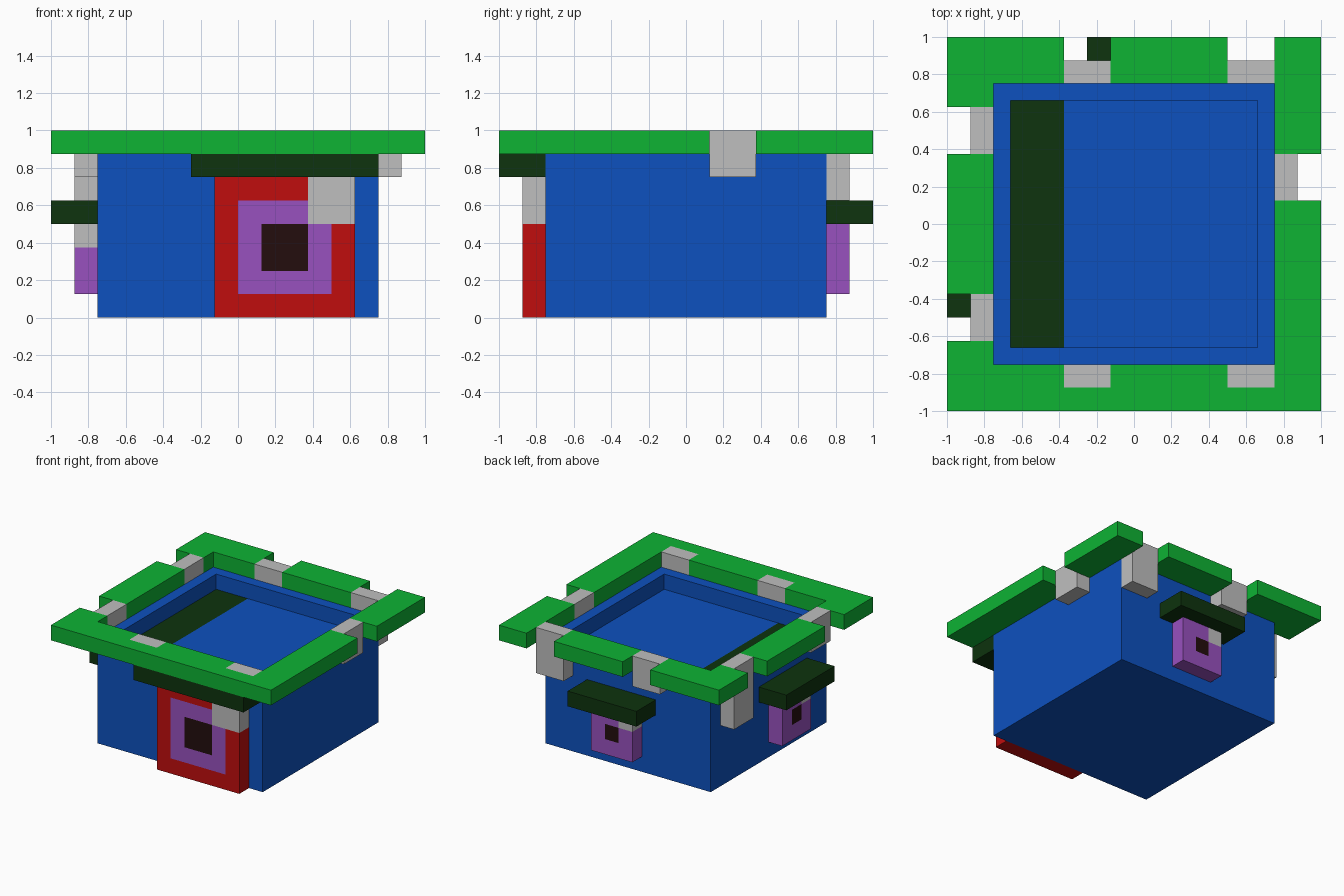
import bpy, bmesh, math
from mathutils import Matrix, Vector

cube = bpy.data.objects.get("Cube")
if cube:
    bpy.data.objects.remove(cube, do_unlink=True)


def linear(c):
    c /= 255
    return c / 12.92 if c <= 0.04045 else ((c + 0.055) / 1.055) ** 2.4


def material(name, rgb):
    col = tuple(linear(c) for c in rgb) + (1.0,)
    m = bpy.data.materials.new(name)
    m.use_nodes = True
    m.diffuse_color = col
    bsdf = m.node_tree.nodes["Principled BSDF"]
    bsdf.inputs["Base Color"].default_value = col
    bsdf.inputs["Roughness"].default_value = 0.8
    return m


BLUE = material("wall_blue", (13, 81, 191))
GREEN = material("trim_green", (14, 179, 52))
DARK = material("awning_dark_green", (14, 51, 14))
GRAY = material("stone_gray", (191, 191, 191))
RED = material("door_red", (192, 13, 13))
PURPLE = material("frame_purple", (153, 81, 191))
PANE = material("pane_dark_brown", (35, 13, 13))

# Turns that carry a part built on the front (-y) wall to another wall
FRONT, RIGHT, BACK, LEFT = 0, 90, 180, -90


def finish(name, bm, mats, turn=0):
    bmesh.ops.rotate(bm, verts=bm.verts, cent=(0, 0, 0),
                     matrix=Matrix.Rotation(math.radians(turn), 3, 'Z'))
    bmesh.ops.recalc_face_normals(bm, faces=bm.faces)
    me = bpy.data.meshes.new(name)
    bm.to_mesh(me)
    bm.free()
    for m in mats:
        me.materials.append(m)
    ob = bpy.data.objects.new(name, me)
    bpy.context.collection.objects.link(ob)
    return ob


def box_mesh(lo, hi):
    lo, hi = Vector(lo), Vector(hi)
    bm = bmesh.new()
    bmesh.ops.create_cube(bm, size=1)
    for v in bm.verts:
        v.co = Vector((lo[i] + (v.co[i] + 0.5) * (hi[i] - lo[i]) for i in range(3)))
    return bm


def box(name, lo, hi, mat, turn=0):
    return finish(name, box_mesh(lo, hi), [mat], turn)


def slab(name, outline, z0, z1, mat):
    bm = bmesh.new()
    face = bm.faces.new([bm.verts.new((x, y, z0)) for x, y in outline])
    top = bmesh.ops.extrude_face_region(bm, geom=[face])["geom"]
    bmesh.ops.translate(bm, vec=(0, 0, z1 - z0),
                        verts=[g for g in top if isinstance(g, bmesh.types.BMVert)])
    return finish(name, bm, [mat])


def panel(name, u0, z0, size, step, mats, turn):
    """Square panel cut into a grid; mats are rim, frame, pane, corner stone.
    The door has a frame inside its rim; a window has frame only."""
    bm = box_mesh((u0, -0.875, z0), (u0 + size, -0.75, z0 + size))
    n = round(size / 0.125)
    for k in range(1, n):
        for co, no in (((u0 + k * 0.125, 0, 0), (1, 0, 0)),
                       ((0, 0, z0 + k * 0.125), (0, 0, 1))):
            bmesh.ops.bisect_plane(bm, geom=bm.verts[:] + bm.edges[:] + bm.faces[:],
                                   plane_co=co, plane_no=no)
    for f in bm.faces:
        c = f.calc_center_median()
        u, v = c.x - u0, c.z - z0
        edge = min(u, v, size - u, size - v)       # distance in from the rim
        if u > size - step and v > size - step:
            f.material_index = 3
        elif edge > step:
            f.material_index = 2
        elif edge > 0.125:
            f.material_index = 1
    return finish(name, bm, mats, turn)


# House body with a sunken roof and a dark strip on the roof floor
bm = box_mesh((-0.75, -0.75, 0), (0.75, 0.75, 0.875))
top = max(bm.faces, key=lambda f: f.calc_center_median().z)
bmesh.ops.inset_region(bm, faces=[top], thickness=0.125)
floor = bmesh.ops.extrude_discrete_faces(bm, faces=[top])["faces"][0]
bmesh.ops.translate(bm, verts=floor.verts[:], vec=(0, 0, -0.125))
bmesh.ops.bisect_plane(bm, geom=[floor] + floor.edges[:] + floor.verts[:],
                       plane_co=(-0.375, 0, 0), plane_no=(1, 0, 0))
for f in bm.faces:
    c = f.calc_center_median()
    if abs(c.z - 0.75) < 0.01 and -0.62 < c.x < -0.375 and abs(c.y) < 0.1:
        f.material_index = 1
finish("house_body", bm, [BLUE, DARK])

# Green roof trim, broken by gaps
slab("roof_trim_front",
     [(-1, -1), (1, -1), (1, 0.125), (0.75, 0.125), (0.75, -0.875), (0.5, -0.875),
      (0.5, -0.75), (-0.125, -0.75), (-0.125, -0.875), (-0.375, -0.875),
      (-0.375, -0.75), (-0.75, -0.75), (-0.75, -0.625), (-1, -0.625)],
     0.875, 1, GREEN)
slab("roof_trim_back_corner",
     [(-1, 1), (-1, 0.625), (-0.75, 0.625), (-0.75, 0.75), (-0.375, 0.75), (-0.375, 1)],
     0.875, 1, GREEN)
box("roof_trim_back", (-0.125, 0.75, 0.875), (0.5, 1, 1), GREEN)
box("roof_trim_back_end", (0.75, 0.375, 0.875), (1, 1, 1), GREEN)
box("roof_trim_side", (-1, -0.375, 0.875), (-0.75, 0.375, 1), GREEN)

# Stone beams filling the gaps: wall, start along the wall, bottom height
beams = [(FRONT, -0.375, 0.875), (FRONT, 0.5, 0.875), (RIGHT, 0.125, 0.75),
         (BACK, -0.75, 0.625), (BACK, 0.125, 0.75),
         (LEFT, -0.625, 0.5), (LEFT, 0.375, 0.75)]
for i, (turn, u, z) in enumerate(beams):
    box(f"stone_beam_{i + 1}", (u, -0.875, z), (u + 0.25, -0.75, 1), GRAY, turn)

# Door and windows, each with a corner stone
panel("door", -0.125, 0, 0.75, 0.25, [RED, PURPLE, PANE, GRAY], FRONT)
panel("back_window", -0.25, 0.125, 0.375, 0.125, [PURPLE, PURPLE, PANE, GRAY], BACK)
panel("side_window", 0, 0.125, 0.375, 0.125, [PURPLE, PURPLE, PANE, GRAY], LEFT)

# Awnings
for name, turn, u0, u1, z in (("door_awning", FRONT, -0.25, 0.75, 0.75),
                              ("back_window_awning", BACK, -0.375, 0.25, 0.5),
                              ("side_window_awning", LEFT, -0.125, 0.5, 0.5)):
    box(name, (u0, -1, z), (u1, -0.75, z + 0.125), DARK, turn)
